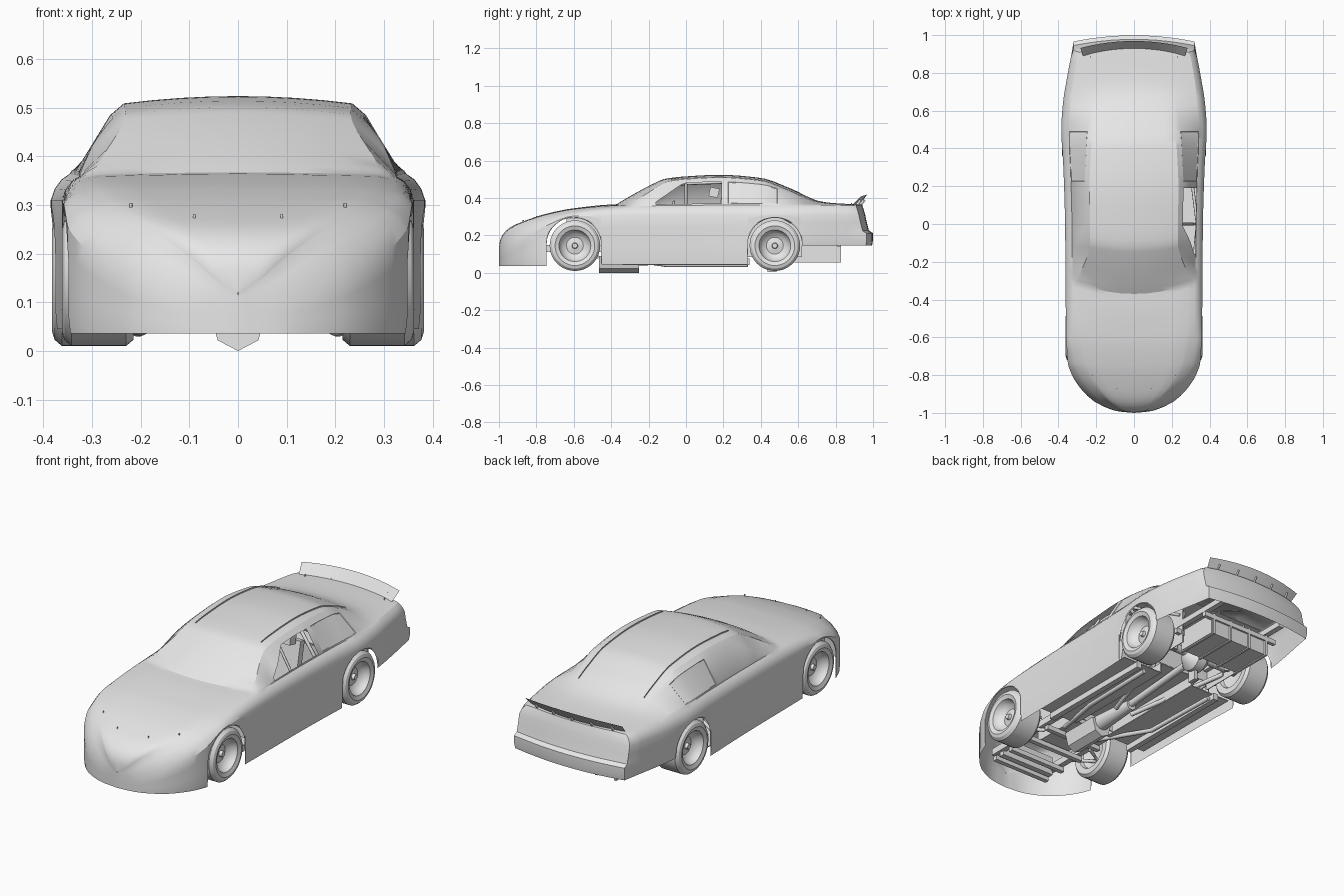
import bpy, bmesh, math
from mathutils import Matrix

if "Cube" in bpy.data.objects:
    bpy.data.objects.remove(bpy.data.objects["Cube"])

grey = bpy.data.materials.new("plain light grey")
grey.use_nodes = True
grey.diffuse_color = (0.8, 0.8, 0.8, 1)
grey.node_tree.nodes["Principled BSDF"].inputs["Base Color"].default_value = (0.8, 0.8, 0.8, 1)


def finish(name, bm, angle=30):
    mesh = bpy.data.meshes.new(name)
    bm.to_mesh(mesh)
    bm.free()
    mesh.materials.append(grey)
    obj = bpy.data.objects.new(name, mesh)
    bpy.context.collection.objects.link(obj)
    bpy.ops.object.select_all(action="DESELECT")
    obj.select_set(True)
    bpy.context.view_layer.objects.active = obj
    bpy.ops.object.shade_smooth_by_angle(angle=math.radians(angle))


def box(name, center, size, tilt=0):
    bm = bmesh.new()
    place = Matrix.Translation(center) @ Matrix.Rotation(math.radians(tilt), 4, "X")
    bmesh.ops.create_cube(bm, size=1, matrix=place @ Matrix.Diagonal((*size, 1)))
    finish(name, bm)


def tube(name, points, radius, closed=False):
    data = bpy.data.curves.new(name, "CURVE")
    data.dimensions = "3D"
    data.bevel_depth = radius
    data.bevel_resolution = 2
    data.use_fill_caps = True
    line = data.splines.new("POLY")
    line.points.add(len(points) - 1)
    for p, co in zip(line.points, points):
        p.co = (*co, 1)
    line.use_cyclic_u = closed
    data.materials.append(grey)
    bpy.context.collection.objects.link(bpy.data.objects.new(name, data))


def lathe(name, profile, center, turn=0, steps=40):
    bm = bmesh.new()
    verts = [bm.verts.new((x, 0, r)) for x, r in profile]
    edges = [bm.edges.new(pair) for pair in zip(verts, verts[1:])]
    bmesh.ops.spin(bm, geom=verts + edges, axis=(1, 0, 0), cent=(0, 0, 0),
                   angle=math.tau, steps=steps, use_merge=True)
    bmesh.ops.remove_doubles(bm, verts=bm.verts, dist=0.0001)
    bmesh.ops.recalc_face_normals(bm, faces=bm.faces)
    bm.transform(Matrix.Translation(center) @ Matrix.Rotation(turn, 4, "Z"))
    finish(name, bm)


def grid(bm, rows):
    """Skin a list of equally long point rows and return the faces by row."""
    vs = [[bm.verts.new(p) for p in row] for row in rows]
    return [[bm.faces.new((a[j], b[j], b[j + 1], a[j + 1])) for j in range(len(a) - 1)]
            for a, b in zip(vs, vs[1:])]


def curve(*pts):
    """Smooth curve through (position, value) pairs without overshoot."""
    d = [(b[1] - a[1]) / (b[0] - a[0]) for a, b in zip(pts, pts[1:])]
    m = [d[0]] + [2 * p * q / (p + q) if p * q > 0 else 0 for p, q in zip(d, d[1:])] + [d[-1]]

    def f(y):
        y = min(max(y, pts[0][0]), pts[-1][0])
        i = max(k for k in range(len(d)) if pts[k][0] <= y)
        h = pts[i + 1][0] - pts[i][0]
        t = (y - pts[i][0]) / h
        s = t * t * (3 - 2 * t)
        return (pts[i][1] * (1 - s) + pts[i + 1][1] * s
                + h * t * (1 - t) * ((1 - t) * m[i] - t * m[i + 1]))
    return f


# Body guide curves along the car
width = curve((-1, .00005), (-.992, .085), (-.975, .14), (-.94, .21), (-.88, .275), (-.8, .328),
              (-.73, .351), (-.55, .36), (0, .365), (.3, .374), (.5, .385), (.62, .378),
              (.8, .35), (.95, .32))
shoulder = curve((-1, .08), (-.9, .16), (-.75, .25), (-.6, .303), (0, .31), (.95, .31))
belt_part = curve((-1, .6), (-.9, .68), (-.75, .8), (-.5, .9), (1, .9))
belt = curve((-1, .115), (-.992, .15), (-.975, .183), (-.94, .22), (-.88, .257), (-.75, .3),
             (-.6, .33), (-.4, .349), (-.2, .358), (.2, .362), (.6, .364), (.95, .358))
top = curve((-1, .125), (-.996, .165), (-.985, .196), (-.965, .223), (-.93, .249), (-.87, .275),
            (-.75, .315), (-.6, .345),
            (-.4, .363), (-.32, .367), (-.3, .38), (-.12, .492), (-.1, .501), (0, .515),
            (.18, .524), (.4, .507), (.55, .455), (.72, .382), (.8, .372), (.95, .365))
roof_half = curve((-1, .3), (-.32, .295), (-.1, .232), (.2, .235), (.42, .225), (.7, .205), (.95, .22))
cowl_bow = curve((-1, 0), (-.6, 0), (-.32, .05), (-.1, .02), (.15, 0), (1, 0))
tail = curve((.14, .96), (.16, .966), (.212, .966), (.226, .943), (.3, .927), (.37, .905))
ARCHES = ((-.6, .147), (.475, .146))


def lower_edge(y):
    for c, r in ARCHES:
        if abs(y - c) <= r:
            return .148 + math.sqrt(max(0, r * r - (y - c) ** 2))
    return .036 if y < ARCHES[0][0] else .045 if y < ARCHES[1][0] else .145


def roof_edge(y):
    x = min(roof_half(y), .88 * belt_part(y) * width(y))
    return x, top(y) - .3 * min(top(y) - belt(y), .05)


def top_z(x, y):
    xr, zr = roof_edge(y)
    return top(y) - (top(y) - zr) * (x / xr) ** 2


BELT, SILL, HALF = 8, 9, 15


def section(y):
    """Half section from the lower edge over the belt to the centre line."""
    w, lo, zs, zb = width(y), lower_edge(y), shoulder(y), belt(y)
    xb, (xr, zr) = belt_part(y) * w, roof_edge(y)
    pts = [(w * (.99 if f == 0 else 1), y, lo + (zs - lo) * f) for f in (0, .15, .4, .48, .75)]
    for k in range(4):
        a, flat = math.radians(30 * k), k / 3
        across = .6 * math.cos(a) + .4 * (1 - flat)
        up = .6 * math.sin(a) + .4 * flat
        pts.append((xb + (w - xb) * across, y, zs + (zb - zs) * up))
    rise = zr - zb
    t = min(max((min(.485, .365 + (y + .18) * .69) - zb) / rise, .07), .85) if rise > .03 else .5
    pts += [(xb + (xr - xb) * f + .6 * max(rise, 0) * f * (1 - f), y, zb + rise * f)
            for f in (.06, t)]
    for u in (1, .75, .5, .25, 0):
        pts.append((xr * u, y - cowl_bow(y) * (1 - u * u), top_z(xr * u, y)))
    return pts


def both(half):
    return half + [(-x, y, z) for x, y, z in half[-2::-1]]


# Body shell, with wheel arches formed by the lower edge
marks = {-1, -.998, -.995, -.99, -.98, -.965, -.32, -.3, -.16, -.12, -.1, .19, .225, .49, .88}
for c, r in ARCHES:
    marks |= {c - r - .001, c + r + .001}
    marks |= {c - r * math.cos(math.pi * k / 16) for k in range(17)}
fill = [-.94 + .03 * k for k in range(61)]
stations = sorted(marks | {y for y in fill if all(abs(y - m) > .01 for m in marks)})
stations = [y for y in stations if y <= .88]
end = section(.95)
xb, zb = end[BELT][0], end[BELT][2]
end = [(x, tail(z) if i <= BELT else tail(zb) + .033 * (1 - (x / xb) ** 2), z)
       for i, (x, y, z) in enumerate(end)]
bm = bmesh.new()
faces = grid(bm, [both(section(y)) for y in stations] + [both(end)])
# Rear fascia and bumper
across = both(end)[BELT:2 * HALF - BELT + 1]
grid(bm, [[(x * end[r][0] / xb, tail(end[r][2]) + .033 * (1 - (x / xb) ** 2),
            end[r][2] + (z - zb) * r / BELT) for x, y, z in across]
          for r in range(BELT, -1, -1)])


def panes(first, last, col):
    return [faces[i][col] for i in range(len(stations) - 1)
            if first - .001 <= stations[i] and stations[i + 1] <= last + .001]


# Side glass: open on the driver's side, recessed panes elsewhere
opening, far = panes(-.16, .19, SILL), 2 * HALF - 1 - SILL
for region in (panes(-.16, .19, far), panes(.225, .49, far), panes(.225, .49, SILL)):
    bmesh.ops.inset_region(bm, faces=region, thickness=.003, depth=-.002)
bmesh.ops.delete(bm, geom=opening, context="FACES")
bmesh.ops.remove_doubles(bm, verts=bm.verts, dist=.0002)
finish("body_shell", bm, 26)

# Wheels
tyre = [(.045, 0), (.045, .013), (.03, .016), (.024, .045), (.034, .066), (.052, .079), (.068, .085),
        (.07, .092), (.076, .106), (.071, .122), (.056, .135), (-.056, .135), (-.071, .122),
        (-.069, .09), (-.05, .083), (-.03, .02), (-.03, 0)]
for s, side in ((1, "left"), (-1, "right")):
    for end_name, x, y in (("front", .286, -.594), ("rear", .306, .475)):
        lathe(f"{end_name}_wheel_{side}", tyre, (s * x, y, .145), 0 if s > 0 else math.pi)

# Rear spoiler with its brackets
bm = bmesh.new()
xs = [.27 * k / 8 for k in range(-8, 9)]
bow = lambda x: 1 - (x / .27) ** 2
grid(bm, [[(x * (1 + .05 * h), .89 + .037 * bow(x) + .042 * h, .362 + h * (.045 + .012 * bow(x)))
           for x in xs] for h in (0, 1)])
finish("rear_spoiler", bm)
for k in range(-2, 3):
    x = k * .11
    box("spoiler_bracket", (x, .912 + .034 * bow(x), .377), (.004, .012, .03), -40)

# Roof rails, hood pins and deck pins
for s in (-1, 1):
    bm = bmesh.new()
    ys = [-.08 + .05 * k for k in range(15)]
    grid(bm, [[(s * .19, y, top_z(.19, y) + h) for y in ys] for h in (-.004, .007)])
    finish("roof_rail", bm)
    for x, y in ((.09, -.87), (.22, -.8), (.23, .885)):
        z = top_z(x, y)
        tube("body_pin", [(s * x, y, z - .01), (s * x, y, z + .008)], .003)

# Cabin interior
box("tunnel_panel", (0, .02, .13), (.2, .62, .004))
box("firewall", (0, -.34, .22), (.64, .004, .2))
box("rear_bulkhead", (0, .33, .23), (.66, .004, .2))
box("rear_shelf", (0, .48, .335), (.6, .3, .004))
box("dashboard", (0, -.2, .33), (.62, .08, .04))
box("seat_base", (.16, .08, .15), (.14, .16, .05), 8)
box("seat_back", (.16, .18, .28), (.14, .035, .26), -12)
box("head_rest", (.16, .15, .43), (.11, .05, .05), -12)
ring = [(.16 + .05 * math.cos(a), -.08 + .015 * math.sin(a), .33 + .05 * math.sin(a))
        for a in (math.tau * k / 20 for k in range(20))]
tube("steering_wheel", ring, .006, True)
tube("steering_column", [(.16, -.08, .33), (.16, -.22, .29)], .007)
tube("main_hoop", [(.31, .2, .08), (.31, .2, .34), (.21, .2, .485), (-.21, .2, .485),
                   (-.31, .2, .34), (-.31, .2, .08)], .009)
tube("hoop_diagonal", [(.21, .2, .48), (-.3, .2, .1)], .008)
for s in (-1, 1):
    box("floor_panel", (s * .22, 0, .075), (.24, .66, .004))
    box("tunnel_wall", (s * .1, .02, .102), (.004, .62, .056))
    tube("cage_side", [(s * .21, .2, .485), (s * .21, -.06, .475), (s * .28, -.25, .36),
                       (s * .3, -.3, .08)], .009)
    tube("cage_upright", [(s * .23, 0, .475), (s * .31, 0, .34), (s * .32, 0, .08)], .007)
    for z in (.15, .22, .29):
        tube("door_bar", [(s * .31, -.28, z), (s * .335, 0, z), (s * .31, .2, z)], .008)
    tube("rear_stay", [(s * .2, .2, .475), (s * .2, .6, .25)], .008)

# Chassis, drivetrain and suspension
for s in (-1, 1):
    tube("exhaust_pipe", [(s * .1, -.42, .09), (s * .2, -.1, .042), (s * .21, .33, .042)], .012)
    box("frame_rail", (s * .25, 0, .06), (.03, .68, .035))
    box("front_rail", (s * .16, -.62, .13), (.03, .56, .035))
    box("rear_rail", (s * .19, .62, .2), (.03, .6, .03))
    tube("trailing_arm", [(s * .05, -.08, .07), (s * .2, .46, .12)], .012)
    tube("lower_arm_front", [(s * .15, -.66, .1), (s * .26, -.59, .1), (s * .15, -.52, .1)], .01)
    tube("upper_arm_front", [(s * .15, -.64, .18), (s * .25, -.59, .18), (s * .15, -.54, .18)], .008)
    tube("rear_shock", [(s * .17, .52, .1), (s * .15, .56, .3)], .014)
    box("rear_wheel_tub", (s * .2, .475, .21), (.004, .29, .25))
for y in (-.88, -.76, -.62, -.48):
    box("front_crossmember", (0, y, .09), (.34, .025, .025))
box("radiator", (0, -.84, .14), (.32, .03, .1))
box("engine_block", (0, -.5, .2), (.18, .28, .18))

# Low sump with a V-shaped keel
bm = bmesh.new()
keel = [(-.06, .09), (-.042, .022), (0, 0), (.042, .022), (.06, .09)]
grid(bm, [[(x, y, z) for x, z in keel + keel[:1]] for y in (-.465, -.25)])
for y in (-.465, -.25):
    bm.faces.new([bm.verts.new((x, y, z)) for x, z in keel])
bmesh.ops.remove_doubles(bm, verts=bm.verts, dist=.0001)
bmesh.ops.recalc_face_normals(bm, faces=bm.faces)
finish("engine_sump", bm)
lathe("gearbox", [(-.14, 0), (-.14, .045), (.02, .036), (.14, .028), (.14, 0)],
      (0, -.16, .08), math.pi / 2, 16)
tube("drive_shaft", [(0, -.04, .085), (0, .42, .125)], .018)
tube("rear_axle", [(-.26, .475, .145), (.26, .475, .145)], .022)
lathe("differential", [(-.07, 0), (-.06, .035), (-.025, .07), (.025, .07), (.06, .035), (.07, 0)],
      (0, .475, .125), 0, 20)
box("differential_guard", (0, .46, .035), (.02, .05, .06))
tube("track_bar", [(-.22, .54, .13), (.22, .54, .16)], .009)
box("fuel_cell", (0, .705, .115), (.36, .23, .11))
for x in (-.17, -.06, .06, .17):
    box("fuel_cell_strap", (x, .705, .112), (.012, .25, .116))
for y in (.6, .82):
    box("rear_crossmember", (0, y, .15), (.46, .02, .025))
